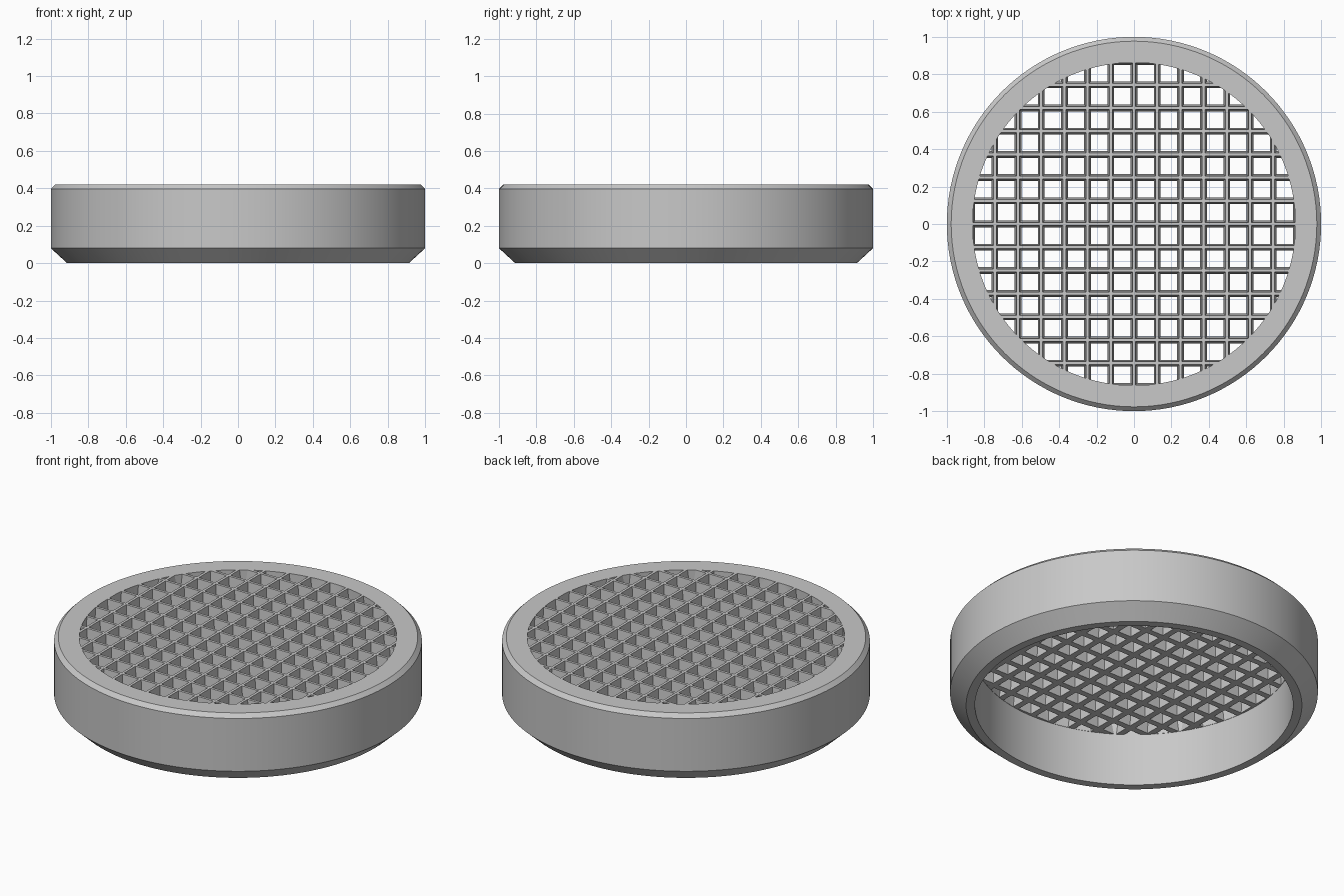
import bpy, bmesh, math

SEGMENTS = 128
INNER_R = 0.865            # radius of the open bore
TOP, PLATE_BOTTOM = 0.42, 0.315
PITCH = 0.124              # grid spacing
HOLE_TOP, HOLE_BOTTOM = 0.108, 0.088

if "Cube" in bpy.data.objects:
    bpy.data.objects.remove(bpy.data.objects["Cube"], do_unlink=True)

grey = bpy.data.materials.new("light grey")
grey.use_nodes = True
grey.diffuse_color = (0.58, 0.58, 0.58, 1)
grey.node_tree.nodes["Principled BSDF"].inputs["Base Color"].default_value = grey.diffuse_color


def add_object(name, bm):
    bmesh.ops.recalc_face_normals(bm, faces=bm.faces)
    mesh = bpy.data.meshes.new(name)
    bm.to_mesh(mesh)
    bm.free()
    mesh.materials.append(grey)
    obj = bpy.data.objects.new(name, mesh)
    bpy.context.collection.objects.link(obj)
    return obj


def lathe(name, profile):
    """Solid of revolution; profile starts and ends on the z axis."""
    bm = bmesh.new()
    rings = []
    for r, z in profile:
        if r == 0:
            rings.append([bm.verts.new((0, 0, z))] * SEGMENTS)
        else:
            angles = [math.tau * i / SEGMENTS for i in range(SEGMENTS)]
            rings.append([bm.verts.new((r * math.cos(a), r * math.sin(a), z)) for a in angles])
    for low, high in zip(rings, rings[1:]):
        for i in range(SEGMENTS):
            j = (i + 1) % SEGMENTS
            corners = dict.fromkeys((low[i], low[j], high[j], high[i]))
            bm.faces.new(list(corners))
    # merge the fans of the flat end discs
    bmesh.ops.dissolve_limit(bm, angle_limit=0.001, verts=bm.verts, edges=bm.edges)
    return add_object(name, bm)


def boolean(obj, cutter, operation):
    mod = obj.modifiers.new(operation.title(), "BOOLEAN")
    mod.object = cutter
    mod.operation = operation
    mod.solver = "EXACT"
    bpy.ops.object.select_all(action="DESELECT")
    bpy.context.view_layer.objects.active = obj
    obj.select_set(True)
    bpy.ops.object.modifier_apply(modifier=mod.name)
    bpy.data.objects.remove(cutter, do_unlink=True)


# Chamfered cup with a solid plate across its top
cap = lathe("grille_cap", [
    (0, PLATE_BOTTOM), (INNER_R, PLATE_BOTTOM), (INNER_R, 0), (0.913, 0),
    (1, 0.08), (1, 0.397), (0.977, TOP), (0, TOP)])

# Tapered square holes, reaching a little beyond both faces of the plate
margin = 0.01
slope = (HOLE_TOP - HOLE_BOTTOM) / (TOP - PLATE_BOTTOM)
bm = bmesh.new()
for col in range(-7, 7):
    for row in range(-7, 7):
        cx, cy = (col + 0.5) * PITCH, (row + 0.5) * PITCH
        # skip cells lying wholly outside the bore
        if math.hypot(abs(cx) - HOLE_TOP / 2, abs(cy) - HOLE_TOP / 2) > INNER_R - 0.005:
            continue
        loops = []
        for z, size in ((PLATE_BOTTOM - margin, HOLE_BOTTOM - slope * margin),
                        (TOP + margin, HOLE_TOP + slope * margin)):
            h = size / 2
            loops.append([bm.verts.new((cx + sx * h, cy + sy * h, z))
                          for sx, sy in ((-1, -1), (1, -1), (1, 1), (-1, 1))])
        low, high = loops
        bm.faces.new(low[::-1])
        bm.faces.new(high)
        for i in range(4):
            j = (i + 1) % 4
            bm.faces.new((low[i], low[j], high[j], high[i]))
holes = add_object("hole_cutter", bm)
holes.hide_render = True

# Trim the holes to the round bore, then cut them through the plate
bore = lathe("bore_cutter", [(0, 0.2), (INNER_R - 0.002, 0.2), (INNER_R - 0.002, 0.6), (0, 0.6)])
bore.hide_render = True
boolean(holes, bore, "INTERSECT")
boolean(cap, holes, "DIFFERENCE")

# Smooth round walls with crisp edges
bpy.ops.object.select_all(action="DESELECT")
cap.select_set(True)
bpy.context.view_layer.objects.active = cap
bpy.ops.object.shade_smooth_by_angle(angle=math.radians(20))
